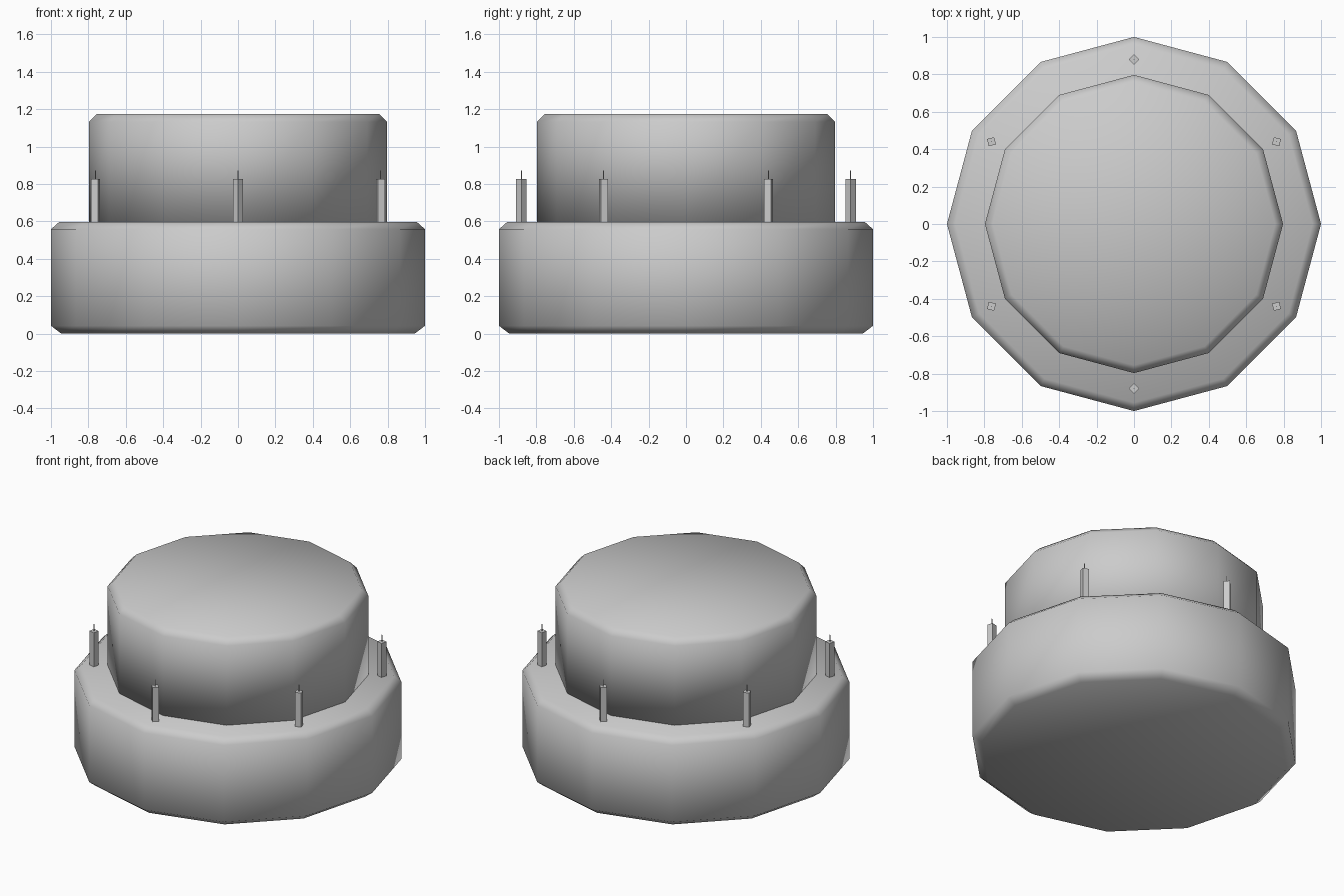
import bpy, bmesh, math
from mathutils import Vector

if "Cube" in bpy.data.objects:
    bpy.data.objects.remove(bpy.data.objects["Cube"])


def lathe(name, profile, sides, loc=(0, 0, 0), turn=0.0, smooth=True):
    """Revolve (radius, z) points around z; ends are closed with centre fans."""
    bm = bmesh.new()
    rings = [[bm.verts.new((r * math.cos(turn + 2 * math.pi * i / sides),
                            r * math.sin(turn + 2 * math.pi * i / sides), z))
              for i in range(sides)] for r, z in profile]
    low = bm.verts.new((0, 0, profile[0][1]))
    high = bm.verts.new((0, 0, profile[-1][1]))
    for i in range(sides):
        j = (i + 1) % sides
        for a, b in zip(rings, rings[1:]):
            bm.faces.new((a[i], a[j], b[j], b[i]))
        bm.faces.new((low, rings[0][j], rings[0][i]))
        bm.faces.new((high, rings[-1][i], rings[-1][j]))
    for f in bm.faces:
        f.smooth = smooth
    mesh = bpy.data.meshes.new(name)
    bm.to_mesh(mesh)
    bm.free()
    ob = bpy.data.objects.new(name, mesh)
    ob.location = Vector(loc)
    bpy.context.collection.objects.link(ob)
    return ob


# Two twelve-sided cake tiers with bevelled rims
lathe("lower_tier", [(0.945, 0), (1, 0.042), (1, 0.558), (0.955, 0.598)], 12)
lathe("upper_tier", [(0.797, 0.59), (0.797, 1.132), (0.755, 1.175)], 12)

# Ring of six square candles with thin wicks, each turned to face the centre
for k in range(6):
    a = math.radians(30 + 60 * k)
    pos = (0.88 * math.cos(a), 0.88 * math.sin(a), 0)
    lathe(f"candle_{k + 1}", [(0.028, 0.595), (0.028, 0.827)], 4, pos, a, False)
    lathe(f"wick_{k + 1}", [(0.003, 0.825), (0.003, 0.872)], 4, pos, a, False)
